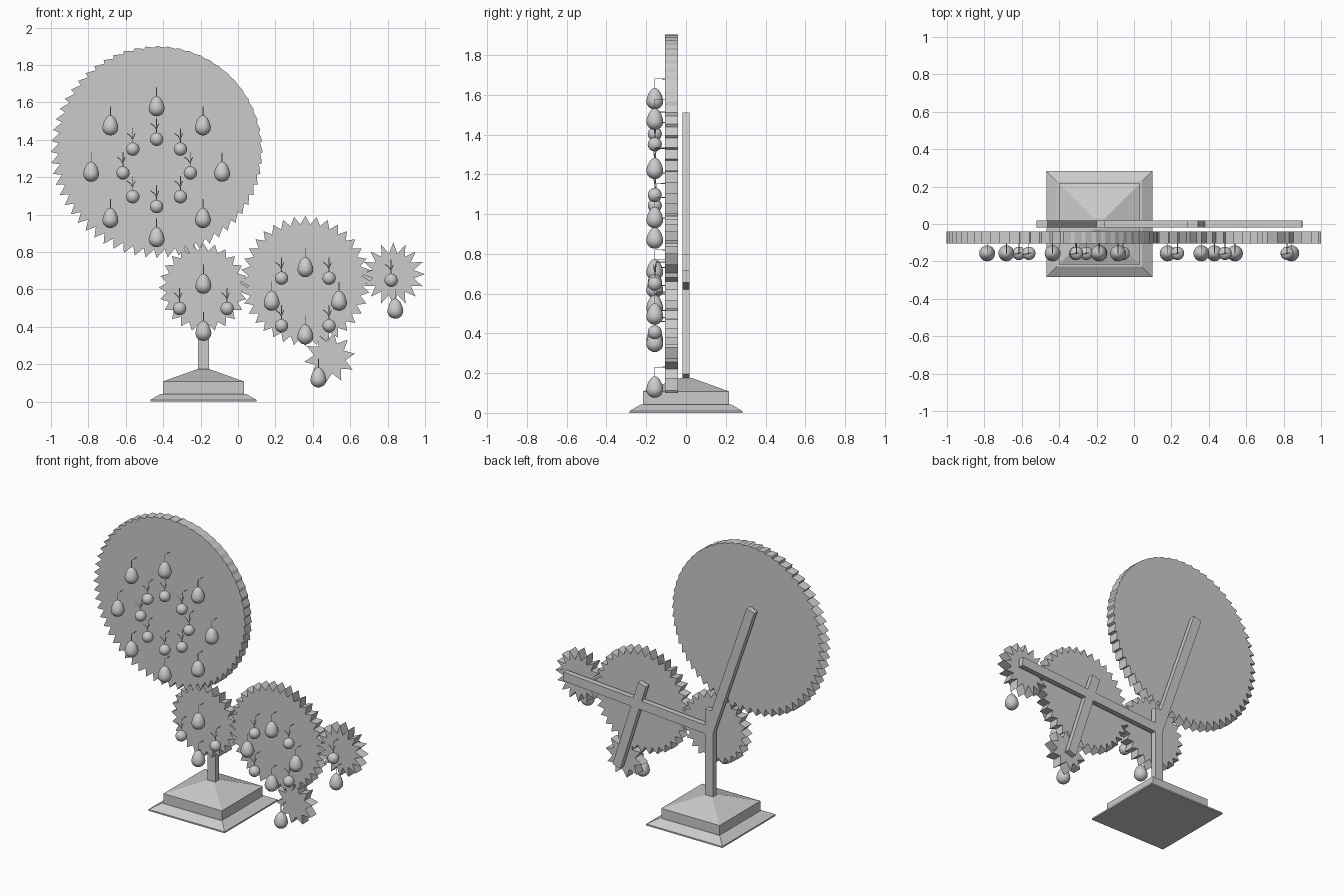
import bpy, bmesh, math
from math import sin, cos, pi, radians
from mathutils import Vector

if "Cube" in bpy.data.objects:
    bpy.data.objects.remove(bpy.data.objects["Cube"])

FACE, BACK, FRUIT_Y = -0.105, -0.04, -0.157


def link(name, data, loc=(0, 0, 0)):
    ob = bpy.data.objects.new(name, data)
    ob.location = loc
    bpy.context.collection.objects.link(ob)
    return ob


def mesh_from(name, bm):
    bmesh.ops.recalc_face_normals(bm, faces=bm.faces)
    me = bpy.data.meshes.new(name)
    bm.to_mesh(me)
    bm.free()
    return me


def gear(name, cx, cz, radius, depth, teeth, phase=90, shift=0.0):
    """Flat disc with pointed teeth; shift moves the root circle so teeth fade on one side."""
    bm = bmesh.new()
    verts = []
    for i in range(teeth * 2):
        a = radians(phase) + pi * i / teeth
        r = radius - depth if i % 2 else radius
        s = shift if i % 2 else 0
        verts.append(bm.verts.new((r * cos(a) + s * cos(radians(52)), FACE,
                                   r * sin(a) + s * sin(radians(52)))))
    face = bm.faces.new(verts)
    ext = bmesh.ops.extrude_face_region(bm, geom=[face])
    bmesh.ops.translate(bm, vec=(0, BACK - FACE, 0),
                        verts=[g for g in ext["geom"] if isinstance(g, bmesh.types.BMVert)])
    return link(name, mesh_from(name, bm), (cx, 0, cz))


def bar(name, p, q, before, after, half=0.03, thick=0.018):
    """Rectangular bar through p and q, extended at both ends."""
    p, q = Vector((p[0], 0, p[1])), Vector((q[0], 0, q[1]))
    d = (q - p).normalized()
    a, b = p - d * before, q + d * after
    bm = bmesh.new()
    bmesh.ops.create_cube(bm, size=1)
    for v in bm.verts:
        v.co = Vector((v.co.x * 2 * half, v.co.y * 2 * thick, v.co.z * (b - a).length))
    ob = link(name, mesh_from(name, bm), (a + b) / 2)
    ob.rotation_euler = (0, math.atan2(d.x, d.z), 0)
    return ob


def lathe(name, profile, segs=24):
    bm = bmesh.new()
    vs = [bm.verts.new((r, 0, z)) for r, z in profile]
    es = [bm.edges.new(e) for e in zip(vs, vs[1:])]
    bmesh.ops.spin(bm, geom=vs + es, cent=(0, 0, 0), axis=(0, 0, 1), angle=2 * pi, steps=segs)
    bmesh.ops.remove_doubles(bm, verts=bm.verts, dist=1e-5)
    me = mesh_from(name, bm)
    me.shade_smooth()
    return me


def wire(name, paths, radius=0.0022):
    cu = bpy.data.curves.new(name, 'CURVE')
    cu.dimensions = '3D'
    cu.bevel_depth = radius
    cu.bevel_resolution = 0
    cu.use_fill_caps = True
    for path in paths:
        sp = cu.splines.new('POLY')
        sp.points.add(len(path) - 1)
        for pt, co in zip(sp.points, path):
            pt.co = (*co, 1)
    return cu


# pedestal: flared plate, block and shallow pyramid
SEC = [(0.283, 0), (0.283, 0.01), (0.228, 0.042), (0.217, 0.042), (0.217, 0.108), (0.03, 0.175)]
bm = bmesh.new()
rings = [[bm.verts.new((sx * h, sy * h, z)) for sx, sy in ((-1, -1), (1, -1), (1, 1), (-1, 1))]
         for h, z in SEC]
for lo, hi in zip(rings, rings[1:]):
    for i in range(4):
        j = (i + 1) % 4
        bm.faces.new((lo[i], lo[j], hi[j], hi[i]))
bm.faces.new(rings[0])
bm.faces.new(rings[-1])
link("pedestal", mesh_from("pedestal", bm), (-0.185, 0, 0))

# gear centres
G1, G2, G3, G4, G5 = (-0.435, 1.335), (-0.185, 0.61), (0.36, 0.645), (0.83, 0.682), (0.49, 0.235)

# support frame
bar("post", (-0.185, 0.16), G2, 0, 0.14)
bar("upper_arm", G2, G1, 0.0, 0.175)
bar("side_arm", G2, G4, 0.02, 0.07)
bar("lower_arm", G5, G3, 0.05, 0.15)

# gears
gear("large_gear", *G1, 0.567, 0.028, 60, shift=0.024)
gear("hub_gear", *G2, 0.238, 0.04, 24)
gear("medium_gear", *G3, 0.348, 0.044, 36)
gear("right_small_gear", *G4, 0.17, 0.058, 16, phase=0)
gear("bottom_small_gear", *G5, 0.137, 0.052, 10, phase=45)

# ornament shapes: egg-shaped pear and round cherry
pear = lathe("pear", [((0.0425 if t > 90 else 0.0425 * (1 - 0.16 * cos(radians(t)))) * sin(radians(t)),
                       cos(radians(t)) * (0.066 if t < 90 else 0.042) - 0.012)
                      for t in range(0, 181, 15)])
cherry = lathe("cherry", [(0.0355 * sin(radians(t)), 0.0355 * cos(radians(t)))
                          for t in range(0, 181, 15)])
DY = FACE - FRUIT_Y
pear_hook = wire("pear_hook", [[(0, DY, 0.10), (0, 0, 0.10), (0, 0, 0.045)]])
cherry_hook = wire("cherry_hook", [[(0, DY, 0.11), (0, 0.008, 0.11), (0, 0, 0.03)],
                                   [(0, 0, 0.05), (-0.012, -0.003, 0.07), (-0.032, -0.006, 0.085)],
                                   [(0, 0, 0.055), (0.012, 0.003, 0.085)]])


def hang(kind, centre, r, angles):
    """Hang ornaments from points on a circle around a gear centre."""
    body, hook, drop = ((pear, pear_hook, 0.105) if kind == "pear"
                        else (cherry, cherry_hook, 0.112))
    for deg in angles:
        a = radians(deg)
        loc = (centre[0] + r * cos(a), FRUIT_Y, centre[1] + r * sin(a) - drop)
        link(kind, body, loc)
        link(kind + "_hook", hook, loc)


hang("pear", G1, 0.35, range(0, 360, 45))
hang("cherry", G1, 0.18, range(0, 360, 45))
hang("pear", G2, 0.126, (90, 270))
hang("cherry", G2, 0.127, (0, 180))
hang("pear", G3, 0.18, range(0, 360, 90))
hang("cherry", G3, 0.18, range(45, 360, 90))
hang("cherry", G4, 0.08, (98,))
hang("pear", G4, 0.08, (278,))
hang("pear", G5, 0.06, (180,))
